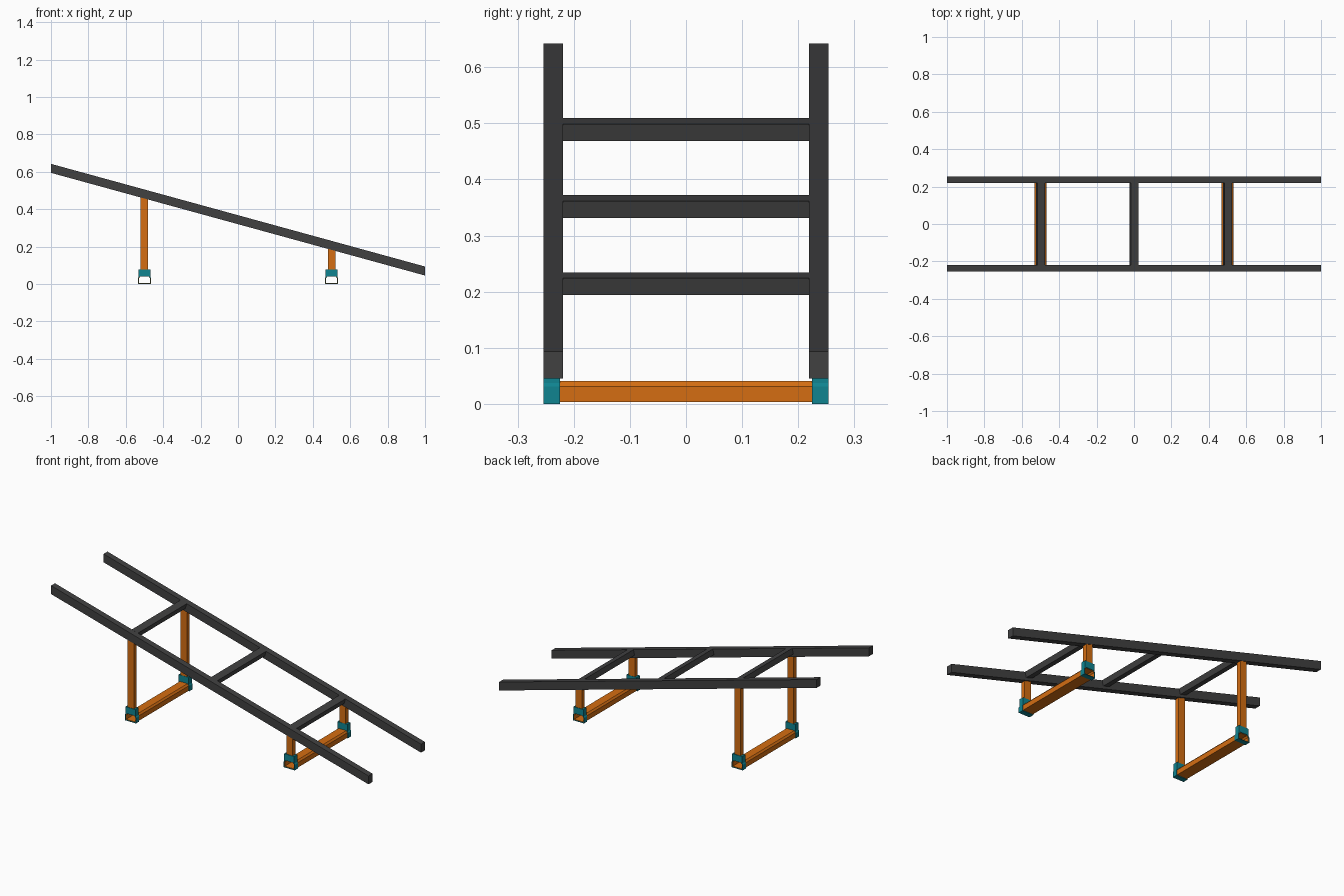
import bpy, math

if "Cube" in bpy.data.objects:
    bpy.data.objects.remove(bpy.data.objects["Cube"])

SLOPE = 0.2745                      # rail drop per unit of x
ANG = math.atan(SLOPE)


def material(name, rgb):
    m = bpy.data.materials.new(name)
    m.diffuse_color = (*rgb, 1)
    m.use_nodes = True
    m.node_tree.nodes["Principled BSDF"].inputs["Base Color"].default_value = m.diffuse_color
    return m


DARK = material("dark grey", (0.052, 0.052, 0.053))
ORANGE = material("orange", (0.66, 0.155, 0.006))
TEAL = material("teal", (0.005, 0.23, 0.28))


def mesh(name, verts, faces, mat):
    me = bpy.data.meshes.new(name)
    me.from_pydata(verts, [], faces)
    me.materials.append(mat)
    ob = bpy.data.objects.new(name, me)
    bpy.context.collection.objects.link(ob)
    return ob


def prism(name, profile, y0, y1, mat):
    """Solid xz profile (clockwise in xz seen from the front) run along y."""
    n = len(profile)
    verts = [(x, y, z) for y in (y0, y1) for x, z in profile]
    faces = [(i, (i + 1) % n, n + (i + 1) % n, n + i) for i in range(n)]
    faces += [tuple(reversed(range(n))), tuple(range(n, 2 * n))]
    return mesh(name, verts, faces, mat)


def tube(name, outer, inner, y0, y1, mat):
    """Hollow run along y between two matching profiles."""
    n = len(outer)
    verts = [(x, y, z) for y in (y0, y1) for p in (outer, inner) for x, z in p]
    faces = []
    for i in range(n):
        j = (i + 1) % n
        faces += [(i, j, 2 * n + j, 2 * n + i),
                  (n + j, n + i, 3 * n + i, 3 * n + j),
                  (j, i, n + i, n + j),
                  (2 * n + i, 2 * n + j, 3 * n + j, 3 * n + i)]
    return mesh(name, verts, faces, mat)


def rect(x, w, z0, z1):
    return [(x - w, z0), (x - w, z1), (x + w, z1), (x + w, z0)]


def bar_profile(x, d):
    """Channel outline with chamfered upper corners, inset by d."""
    return [(x - 0.032 + d, 0.003 + d), (x - 0.032 + d, 0.031 - d * 0.4),
            (x - 0.024 + d * 0.4, 0.041 - d), (x + 0.024 - d * 0.4, 0.041 - d),
            (x + 0.032 - d, 0.031 - d * 0.4), (x + 0.032 - d, 0.003 + d)]


def span(side, a, b):
    return sorted((side * a, side * b))


# sloping side rails with vertically cut ends
for s in (-1, 1):
    rail = [(-1, 0.594), (-1, 0.642), (1, 0.093), (1, 0.045)]
    prism("side_rail", rail, *span(s, 0.219, 0.254), DARK)

# tilted rungs
c, sn = math.cos(ANG), math.sin(ANG)
for x in (-0.5, 0, 0.5):
    zc = 0.3515 - SLOPE * x
    pts = [(x + u * c + v * sn, zc - u * sn + v * c)
           for u, v in ((-0.02, -0.0155), (-0.02, 0.0155), (0.02, 0.0155), (0.02, -0.0155))]
    prism("rung", pts, -0.22, 0.22, DARK)

# two stands: hollow foot bar, end connectors and posts
for x in (-0.5, 0.5):
    tube("foot_bar", bar_profile(x, 0), bar_profile(x, 0.0025), -0.25, 0.25, ORANGE)
    for s in (-1, 1):
        ys = span(s, 0.225, 0.254)
        outer = [(x - 0.035, 0), (x - 0.035, 0.031), (x - 0.031, 0.037), (x - 0.031, 0.045),
                 (x + 0.031, 0.045), (x + 0.031, 0.037), (x + 0.035, 0.031), (x + 0.035, 0)]
        inner = [(x - 0.032, 0.003), (x - 0.032, 0.031), (x - 0.028, 0.036), (x - 0.024, 0.041),
                 (x + 0.024, 0.041), (x + 0.028, 0.036), (x + 0.032, 0.031), (x + 0.032, 0.003)]
        tube("connector_sleeve", outer, inner, *ys, TEAL)
        prism("connector_socket", rect(x, 0.031, 0.045, 0.078), *ys, TEAL)
        # post, cut along the slope just inside the rail
        zt = 0.322 - SLOPE * x
        post = [(x - 0.02, 0.07), (x - 0.02, zt + 0.02 * SLOPE),
                (x + 0.02, zt - 0.02 * SLOPE), (x + 0.02, 0.07)]
        prism("post", post, *span(s, 0.226, 0.251), ORANGE)
